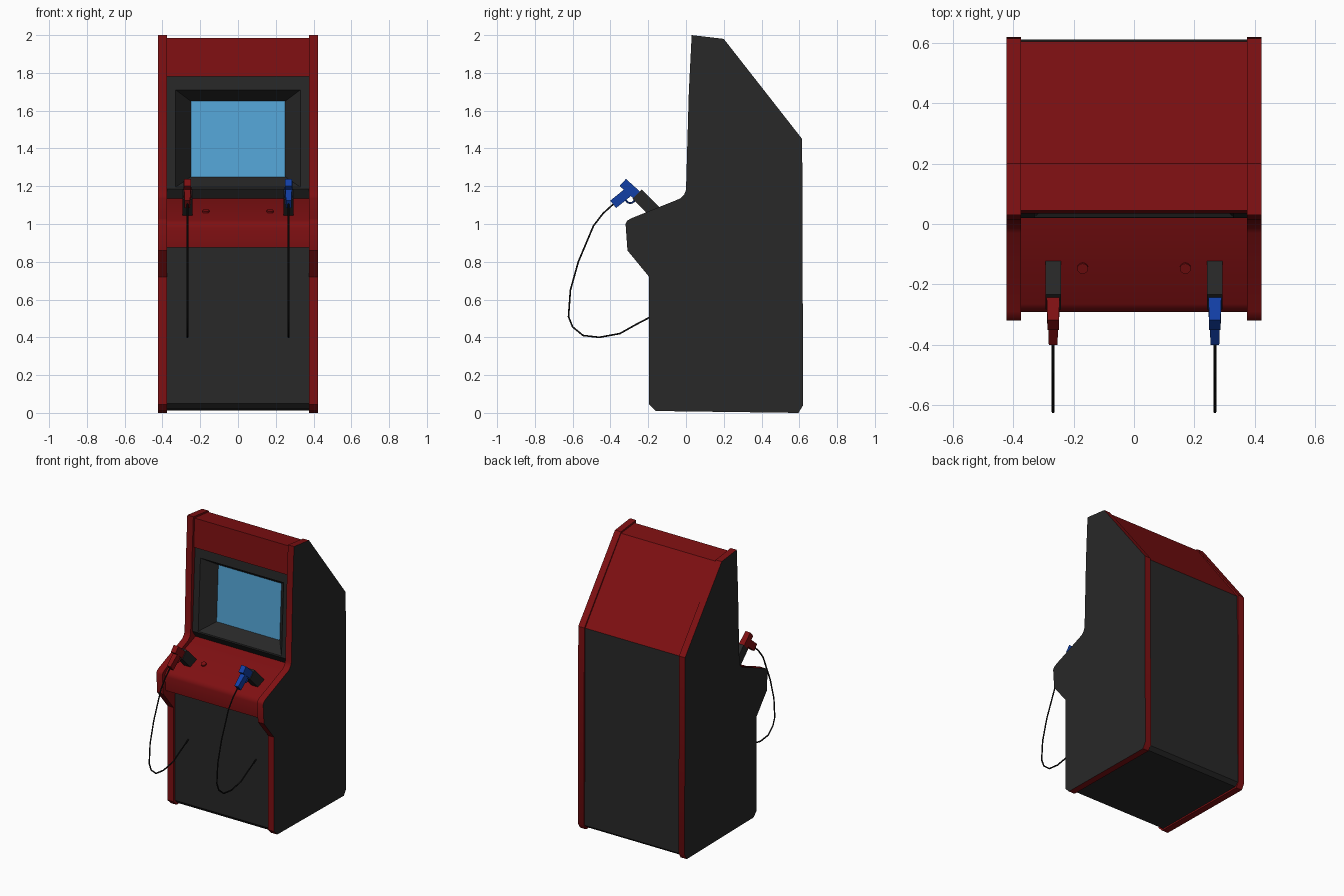
import bpy, bmesh, math
from mathutils import Vector

cube = bpy.data.objects.get("Cube")
if cube:
    bpy.data.objects.remove(cube, do_unlink=True)


def material(name, rgb):
    m = bpy.data.materials.new(name)
    m.use_nodes = True
    m.diffuse_color = (*rgb, 1)
    m.node_tree.nodes["Principled BSDF"].inputs["Base Color"].default_value = (*rgb, 1)
    return m


RED = material("deep red", (0.21, 0.005, 0.006))
DARK = material("charcoal", (0.021, 0.021, 0.021))
BLUE = material("royal blue", (0.006, 0.05, 0.38))
SCREEN = material("screen blue", (0.09, 0.38, 0.68))
BLACK = material("cable black", (0.005, 0.005, 0.005))


def add_object(name, bm, mats, fix_normals=True):
    if fix_normals:
        bmesh.ops.recalc_face_normals(bm, faces=bm.faces[:])
    me = bpy.data.meshes.new(name)
    bm.to_mesh(me)
    bm.free()
    for m in mats:
        me.materials.append(m)
    ob = bpy.data.objects.new(name, me)
    bpy.context.collection.objects.link(ob)
    return ob


def smooth(ob, degrees=35):
    bpy.ops.object.select_all(action="DESELECT")
    ob.select_set(True)
    bpy.context.view_layer.objects.active = ob
    bpy.ops.object.shade_smooth_by_angle(angle=math.radians(degrees))


# Side panels: red edges and inner faces, charcoal outer faces
side_profile = [
    (0.03, 2.0), (0.2, 1.98), (0.615, 1.45), (0.62, 0.04), (0.595, 0.0),
    (-0.16, 0.01), (-0.195, 0.045), (-0.195, 0.72), (-0.31, 0.86),
    (-0.32, 1.0), (-0.312, 1.017), (-0.29, 1.03), (-0.03, 1.135),
    (-0.01, 1.155), (0.0, 1.18), (0.015, 1.7)]
for side, label in ((1, "left"), (-1, "right")):
    bm = bmesh.new()
    face = bm.faces.new([bm.verts.new((0.375 * side, y, z)) for y, z in side_profile])
    ext = bmesh.ops.extrude_face_region(bm, geom=[face])["geom"]
    for v in ext:
        if isinstance(v, bmesh.types.BMVert):
            v.co.x = 0.423 * side
    bm.normal_update()
    for f in bm.faces:
        outer = abs(f.calc_center_median().x) > 0.42
        f.material_index = 1 if outer else 0
    smooth(add_object(label + "_side_panel", bm, [RED, DARK]))

# Cabinet shell: each profile point carries the colour of the strip after it
R, D, OPEN = 0, 1, None
shell_profile = [
    (0.045, 1.985, R), (0.2, 1.97, R), (0.605, 1.445, D), (0.612, 0.035, D),
    (0.585, 0.012, D), (-0.15, 0.02, D), (-0.18, 0.05, D), (-0.18, 0.875, R),
    (-0.282, 0.875, R), (-0.292, 0.98, R), (-0.285, 1.003, R),
    (-0.265, 1.02, R), (0.0, 1.115, R), (0.055, 1.135, D),
    (0.02, 1.185, OPEN), (0.05, 1.78, R), (0.035, 1.78, R)]
bm = bmesh.new()
pairs = [[bm.verts.new((x, y, z)) for x in (-0.376, 0.376)] for y, z, _ in shell_profile]
for i, (_, _, colour) in enumerate(shell_profile):
    if colour is not OPEN:
        a, b = pairs[i], pairs[(i + 1) % len(pairs)]
        bm.faces.new((a[0], a[1], b[1], b[0])).material_index = colour
smooth(add_object("cabinet_shell", bm, [RED, DARK]))

# Monitor bezel: nested rings stepping back to the screen
bezel_rings = [  # half width, bottom (y, z), top (y, z)
    (0.376, (0.02, 1.185), (0.05, 1.78)),
    (0.33, (0.021, 1.195), (0.046, 1.71)),
    (0.25, (0.115, 1.25), (0.135, 1.65))]
bm = bmesh.new()
rings = [[bm.verts.new((x, *p)) for x, p in ((-w, lo), (w, lo), (w, hi), (-w, hi))]
         for w, lo, hi in bezel_rings]
for outer, inner in zip(rings, rings[1:]):
    for i in range(4):
        j = (i + 1) % 4
        bm.faces.new((outer[i], outer[j], inner[j], inner[i]))
bm.faces.new(rings[-1]).material_index = 1
add_object("monitor_bezel_and_screen", bm, [DARK, SCREEN], fix_normals=False)

# Start buttons on the sloping control panel
slope = math.atan2(0.095, 0.265)
for x, label in ((0.17, "left"), (-0.17, "right")):
    bpy.ops.mesh.primitive_cylinder_add(
        vertices=16, radius=0.018, depth=0.02,
        location=(x, -0.145, 1.063), rotation=(slope, 0, 0))
    button = bpy.context.object
    button.name = label + "_start_button"
    button.data.materials.append(RED)
    smooth(button)


def tilted_box(name, x, centre, size, degrees, mat, taper=1.0):
    """Box of size (width, length, height), tilted in the side plane."""
    bm = bmesh.new()
    bmesh.ops.create_cube(bm, size=1)
    for v in bm.verts:
        if v.co.y < 0:
            v.co.x *= taper
        v.co = Vector(a * b for a, b in zip(v.co, size))
    ob = add_object(name, bm, [mat])
    ob.location = (x, *centre)
    ob.rotation_euler.x = math.radians(degrees)
    return ob


# Light guns with holsters and hanging cables
cable_path = [
    (-0.385, 1.105), (-0.44, 1.055), (-0.49, 0.99), (-0.57, 0.8), (-0.612, 0.65),
    (-0.622, 0.51), (-0.6, 0.455), (-0.545, 0.41), (-0.46, 0.4),
    (-0.35, 0.42), (-0.27, 0.465), (-0.175, 0.515)]
for x, label, colour in ((0.268, "left", BLUE), (-0.268, "right", RED)):
    tilted_box(label + "_holster", x, (-0.2, 1.1), (0.052, 0.165, 0.07), -45, DARK)
    tilted_box(label + "_gun_barrel", x, (-0.29, 1.18), (0.044, 0.12, 0.05), -42, colour, 0.85)
    tilted_box(label + "_gun_grip", x, (-0.335, 1.145), (0.036, 0.13, 0.05), 39, colour, 0.8)
    bpy.ops.mesh.primitive_torus_add(
        major_segments=16, minor_segments=6, major_radius=0.026, minor_radius=0.005,
        location=(x, -0.295, 1.137), rotation=(0, math.pi / 2, 0))
    guard = bpy.context.object
    guard.name = label + "_trigger_guard"
    guard.data.materials.append(colour)
    smooth(guard, 60)

    curve = bpy.data.curves.new(label + "_gun_cable", "CURVE")
    curve.dimensions = "3D"
    curve.bevel_depth = 0.005
    curve.bevel_resolution = 1
    curve.use_fill_caps = True
    spline = curve.splines.new("POLY")
    spline.points.add(len(cable_path) - 1)
    for point, (y, z) in zip(spline.points, cable_path):
        point.co = (x, y, z, 1)
    curve.materials.append(BLACK)
    cable = bpy.data.objects.new(label + "_gun_cable", curve)
    bpy.context.collection.objects.link(cable)
